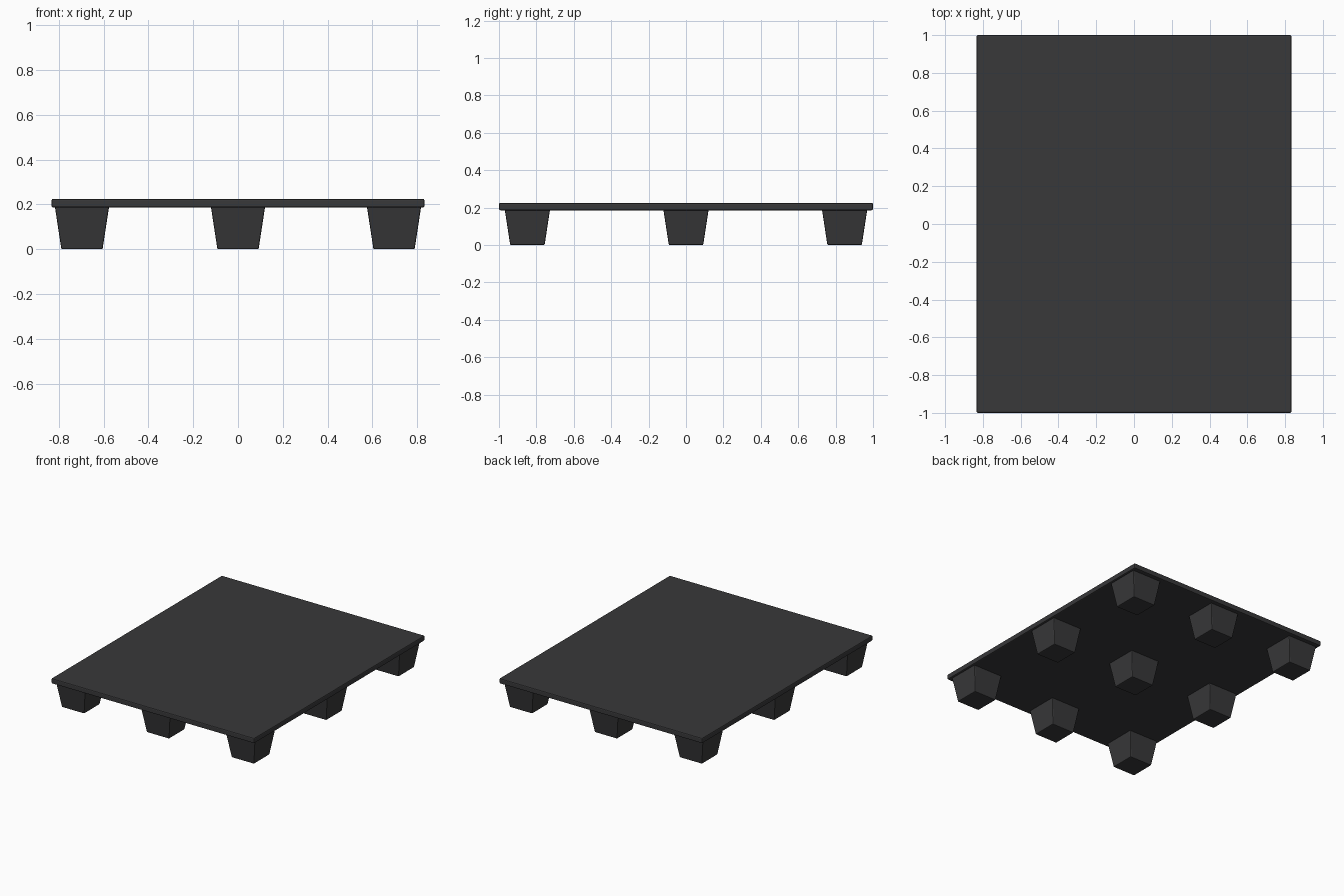
import bpy
import bmesh

if "Cube" in bpy.data.objects:
    bpy.data.objects.remove(bpy.data.objects["Cube"])

dark = bpy.data.materials.new("dark_plastic")
dark.diffuse_color = (0.04, 0.04, 0.042, 1)
dark.use_nodes = True
dark.node_tree.nodes["Principled BSDF"].inputs["Base Color"].default_value = dark.diffuse_color


def tapered_box(name, loc, bottom, top, height, bevel):
    """Box standing on loc, with separate bottom and top half-sizes."""
    bm = bmesh.new()
    bmesh.ops.create_cube(bm, size=2)
    for v in bm.verts:
        hx, hy = top if v.co.z > 0 else bottom
        v.co = (v.co.x * hx, v.co.y * hy, height if v.co.z > 0 else 0)
    mesh = bpy.data.meshes.new(name)
    bm.to_mesh(mesh)
    bm.free()
    mesh.materials.append(dark)
    obj = bpy.data.objects.new(name, mesh)
    obj.location = loc
    bpy.context.collection.objects.link(obj)
    mod = obj.modifiers.new("soft_edges", "BEVEL")
    mod.width = bevel
    mod.segments = 2
    return obj


# Flat deck
DECK_Z = 0.186
tapered_box("deck", (0, 0, DECK_Z), (0.833, 1.0), (0.833, 1.0), 0.039, 0.007)

# Nine tapered feet, tops sunk slightly into the deck
rows = (("left", -0.697), ("middle", 0), ("right", 0.697))
cols = (("front", -0.848), ("centre", 0), ("back", 0.848))
for row, x in rows:
    for col, y in cols:
        tapered_box(f"foot_{col}_{row}", (x, y, 0), (0.092, 0.092),
                    (0.122, 0.122), DECK_Z + 0.01, 0.006)
